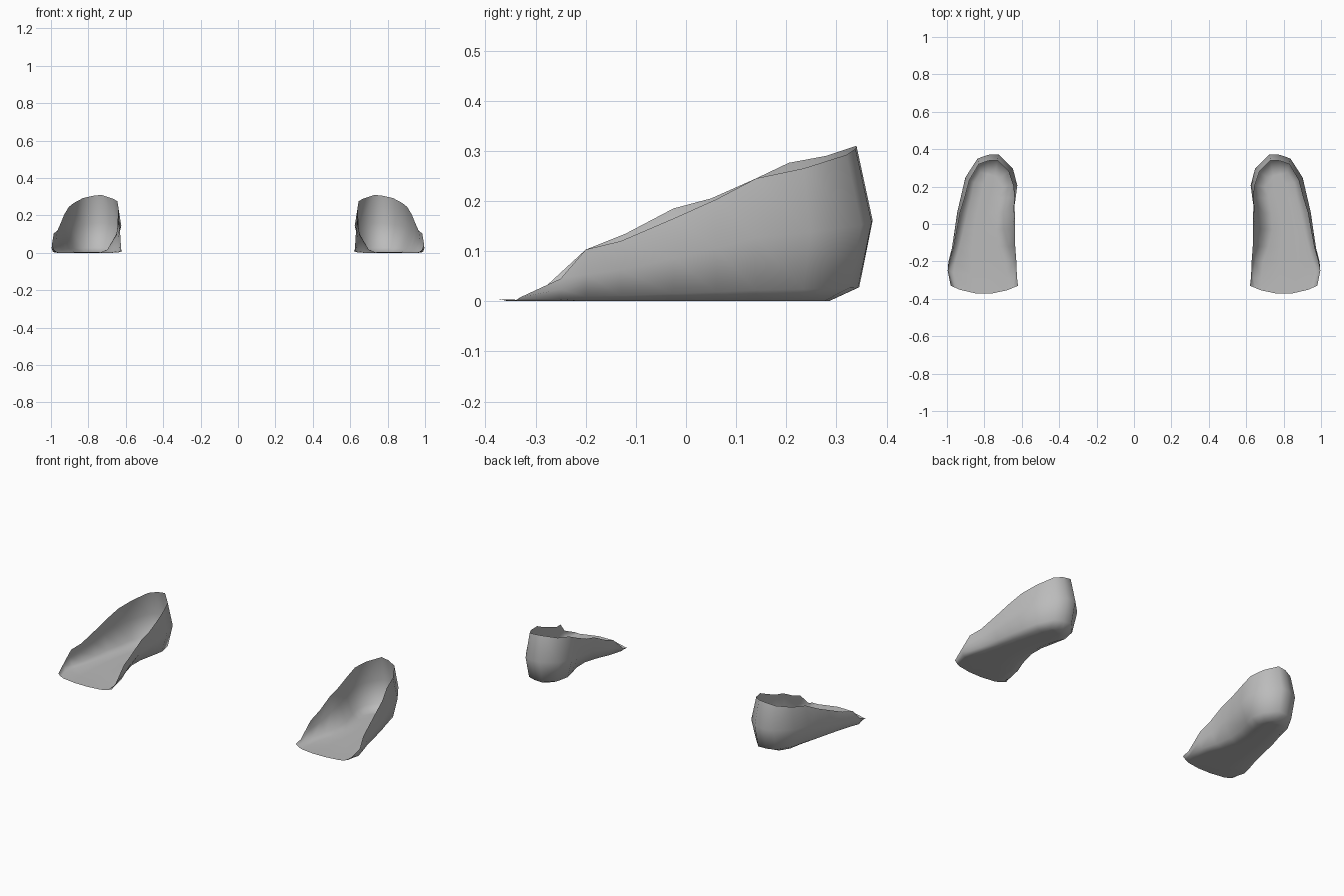
import bpy, bmesh
from mathutils import Vector

if "Cube" in bpy.data.objects:
    bpy.data.objects.remove(bpy.data.objects["Cube"])

grey = bpy.data.materials.new("mid grey")
grey.diffuse_color = (0.5, 0.5, 0.5, 1)
grey.use_nodes = True
grey.node_tree.nodes["Principled BSDF"].inputs["Base Color"].default_value = grey.diffuse_color

# Columns from inner toe corner, around the heel, to outer toe corner:
# rim x, y, z, sole edge x, y, fullness of the wall near the sole
COLUMNS = [
    (.62, -.33, .008, .68, -.355, .5), (.625, -.29, .02, .68, -.29, .8),
    (.63, -.2, .103, .69, -.2, .7), (.635, -.12, .135, .72, -.12, .5),
    (.637, -.025, .185, .74, -.03, .4), (.637, .05, .205, .735, .06, .4),
    (.64, .14, .245, .72, .14, .6), (.645, .205, .276, .70, .2, .8),
    (.67, .28, .29, .71, .25, 1.0), (.73, .34, .31, .74, .285, 1.1),
    (.78, .338, .304, .78, .285, 1.1), (.83, .32, .292, .82, .275, 1.1),
    (.88, .235, .265, .855, .22, 1.0), (.905, .14, .245, .87, .14, .9),
    (.93, .06, .203, .89, .06, .8), (.945, -.025, .165, .91, -.03, .8),
    (.965, -.13, .12, .935, -.13, .8), (.985, -.2, .103, .955, -.2, .8),
    (.995, -.25, .045, .965, -.26, .8), (.98, -.33, .008, .93, -.352, .5),
]


def wall(col):
    """Points of one wall column, from sole edge up to rim."""
    rx, ry, rz, fx, fy, full = col
    foot, rim = Vector((fx, fy, 0)), Vector((rx, ry, 0))
    out = rim - foot
    bulge = out.normalized() * 0.03 * rz / 0.31
    low = foot + out * full
    mid = foot + out * (full + 1) / 2 + bulge
    low.z, mid.z, rim.z = rz * 0.09, rz * 0.52, rz
    return [foot, low, mid, rim]


def insole(name, side):
    bm = bmesh.new()

    def vert(p):
        return bm.verts.new((p.x * side, p.y, p.z))

    # walls and heel cup
    cols = [[vert(p) for p in wall(c)] for c in COLUMNS]
    for a, b in zip(cols, cols[1:]):
        for i in range(3):
            bm.faces.new((a[i], b[i], b[i + 1], a[i + 1]))

    # flat sole strips joining the inner and outer walls, toe edge curved
    n = len(cols)
    rows = []
    for i in range(n // 2 - 1):
        a, b = cols[i][0], cols[n - 1 - i][0]
        row = [a]
        for s in (1 / 3, 2 / 3):
            v = bm.verts.new(a.co.lerp(b.co, s))
            if i == 0:
                v.co.y -= 0.018
                v.co.z = 0.004
            row.append(v)
        rows.append(row + [b])
    for a, b in zip(rows, rows[1:]):
        for i in range(3):
            bm.faces.new((a[i], a[i + 1], b[i + 1], b[i]))
    # heel end of the sole
    e, h1, h2 = rows[-1], cols[n // 2 - 1][0], cols[n // 2][0]
    bm.faces.new((e[0], e[1], h1))
    bm.faces.new((e[1], e[2], h2, h1))
    bm.faces.new((e[2], e[3], h2))

    bmesh.ops.recalc_face_normals(bm, faces=bm.faces[:])
    for f in bm.faces:
        f.smooth = True
    mesh = bpy.data.meshes.new(name)
    bm.to_mesh(mesh)
    bm.free()
    mesh.materials.append(grey)
    bpy.context.collection.objects.link(bpy.data.objects.new(name, mesh))


insole("right_insole", 1)
insole("left_insole", -1)
